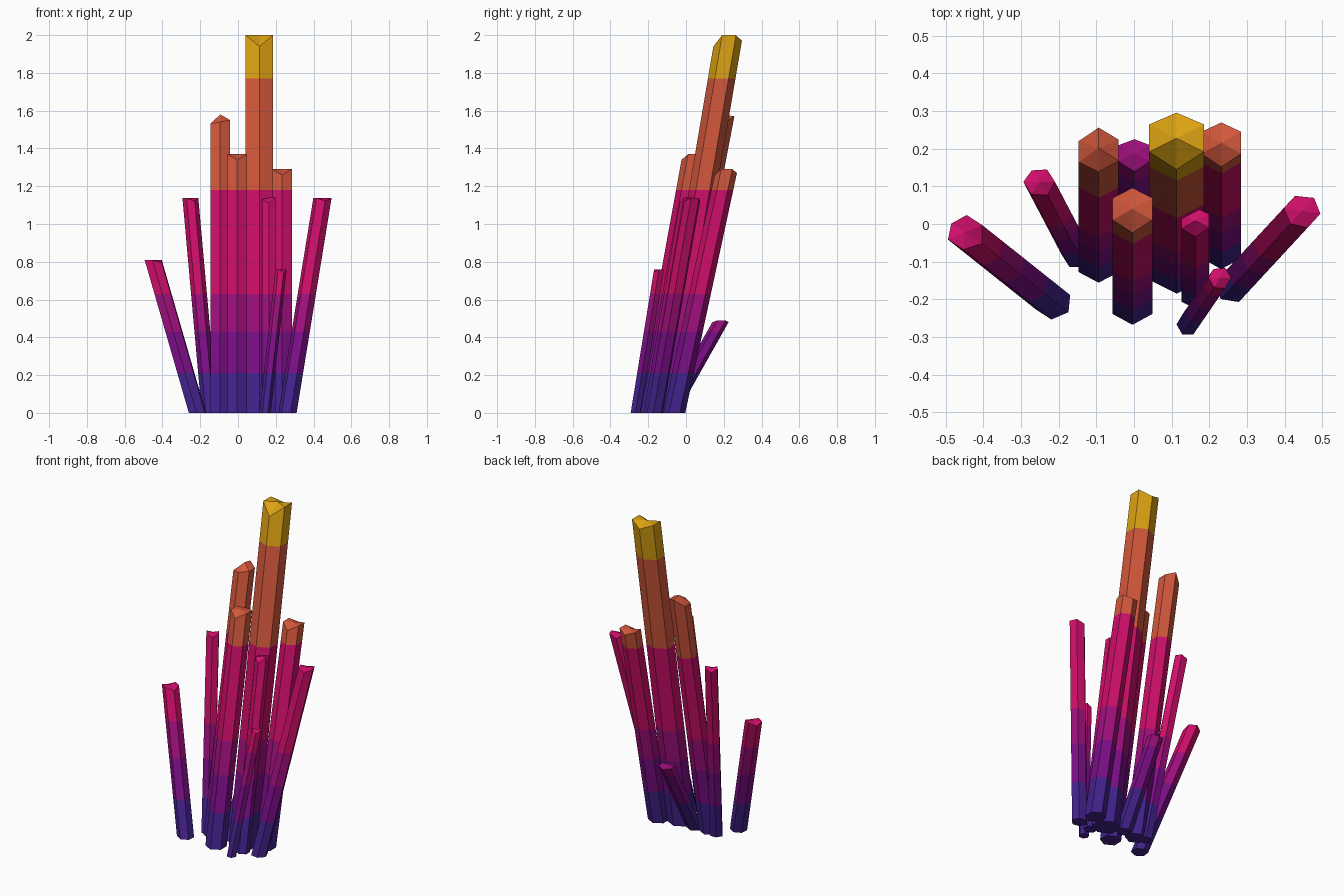
import bpy, bmesh, math

if "Cube" in bpy.data.objects:
    bpy.data.objects.remove(bpy.data.objects["Cube"])

# Colour bands by height: (name, linear colour, top of band)
def lin(c):
    return tuple(((v / 255 + 0.055) / 1.055) ** 2.4 if v > 10 else v / 255 / 12.92 for v in c) + (1.0,)

BANDS = [
    ("indigo", (68, 34, 142), 0.21),
    ("violet", (124, 14, 136), 0.43),
    ("purple_magenta", (160, 15, 125), 0.63),
    ("crimson_pink", (207, 14, 106), 1.18),
    ("coral_orange", (212, 88, 60), 1.77),
    ("golden_yellow", (220, 162, 18), 9.0),
]
materials = []
for name, rgb, top in BANDS:
    m = bpy.data.materials.new(name)
    m.diffuse_color = lin(rgb)
    m.use_nodes = True
    m.node_tree.nodes["Principled BSDF"].inputs["Base Color"].default_value = m.diffuse_color
    materials.append(m)


def crystal(name, base, tip, height, rx, ry, turn, drops):
    """Leaning six-sided column, flat foot, faceted tip; drops lower each tip corner."""
    bm = bmesh.new()
    levels = [0.0] + [t for _, _, t in BANDS if t < height - 0.02] + [height]
    lean = [(tip[i] - base[i]) / height for i in (0, 1)]
    rings = []
    for level in levels:
        ring = []
        for k in range(6):
            a = math.radians(turn - 90 + 60 * k)
            z = level - (drops[k] if level == height else 0)
            ring.append(bm.verts.new((base[0] + lean[0] * z + rx * math.cos(a),
                                      base[1] + lean[1] * z + ry * math.sin(a), z)))
        rings.append(ring)
    # banded sides
    for band, (lo, hi) in enumerate(zip(rings, rings[1:])):
        for k in range(6):
            n = (k + 1) % 6
            bm.faces.new((lo[k], lo[n], hi[n], hi[k])).material_index = band
    # foot and faceted tip
    bm.faces.new(rings[0][::-1])
    apex = bm.verts.new((tip[0], tip[1], height))
    for k in range(6):
        f = bm.faces.new((rings[-1][k], rings[-1][(k + 1) % 6], apex))
        f.material_index = len(levels) - 2
    bmesh.ops.recalc_face_normals(bm, faces=bm.faces)
    mesh = bpy.data.meshes.new(name)
    bm.to_mesh(mesh)
    bm.free()
    for m in materials:
        mesh.materials.append(m)
    bpy.context.collection.objects.link(bpy.data.objects.new(name, mesh))


SMALL = (0.015, 0, 0, 0.015, 0, 0)
# Tall columns, corner facing the front
crystal("main_crystal", (0.113, -0.112), (0.113, 0.228), 2.0, 0.084, 0.073, 0, (0.06, 0, 0, 0.03, 0, 0))
crystal("tall_left_crystal", (-0.094, -0.10), (-0.094, 0.202), 1.58, 0.061, 0.056, 0, (0.04, 0.03, 0.03, 0.01, 0.05, 0.05))
crystal("front_crystal", (-0.004, -0.21), (-0.004, 0.04), 1.37, 0.061, 0.058, 0, (0.03, 0, 0, 0.01, 0, 0))
crystal("back_right_crystal", (0.232, -0.062), (0.232, 0.216), 1.29, 0.061, 0.058, 0, (0.03, 0, 0, 0.02, 0, 0))
crystal("slim_right_crystal", (0.163, -0.188), (0.163, 0.008), 1.14, 0.042, 0.037, 0, (0.03, 0, 0, 0.01, 0.01, 0.01))
crystal("low_back_crystal", (0.001, -0.088), (0.001, 0.188), 0.49, 0.048, 0.043, 0, (0.01, 0, 0, 0.01, 0, 0))
# Outer columns leaning sideways
crystal("left_crystal", (-0.15, -0.082), (-0.252, 0.112), 1.137, 0.042, 0.038, 30, SMALL)
crystal("far_left_crystal", (-0.215, -0.208), (-0.449, -0.022), 0.81, 0.05, 0.046, 55, SMALL)
crystal("far_right_crystal", (0.262, -0.165), (0.447, 0.035), 1.137, 0.049, 0.045, 20, SMALL)
crystal("tiny_front_crystal", (0.143, -0.267), (0.228, -0.143), 0.76, 0.03, 0.03, 30, SMALL)
